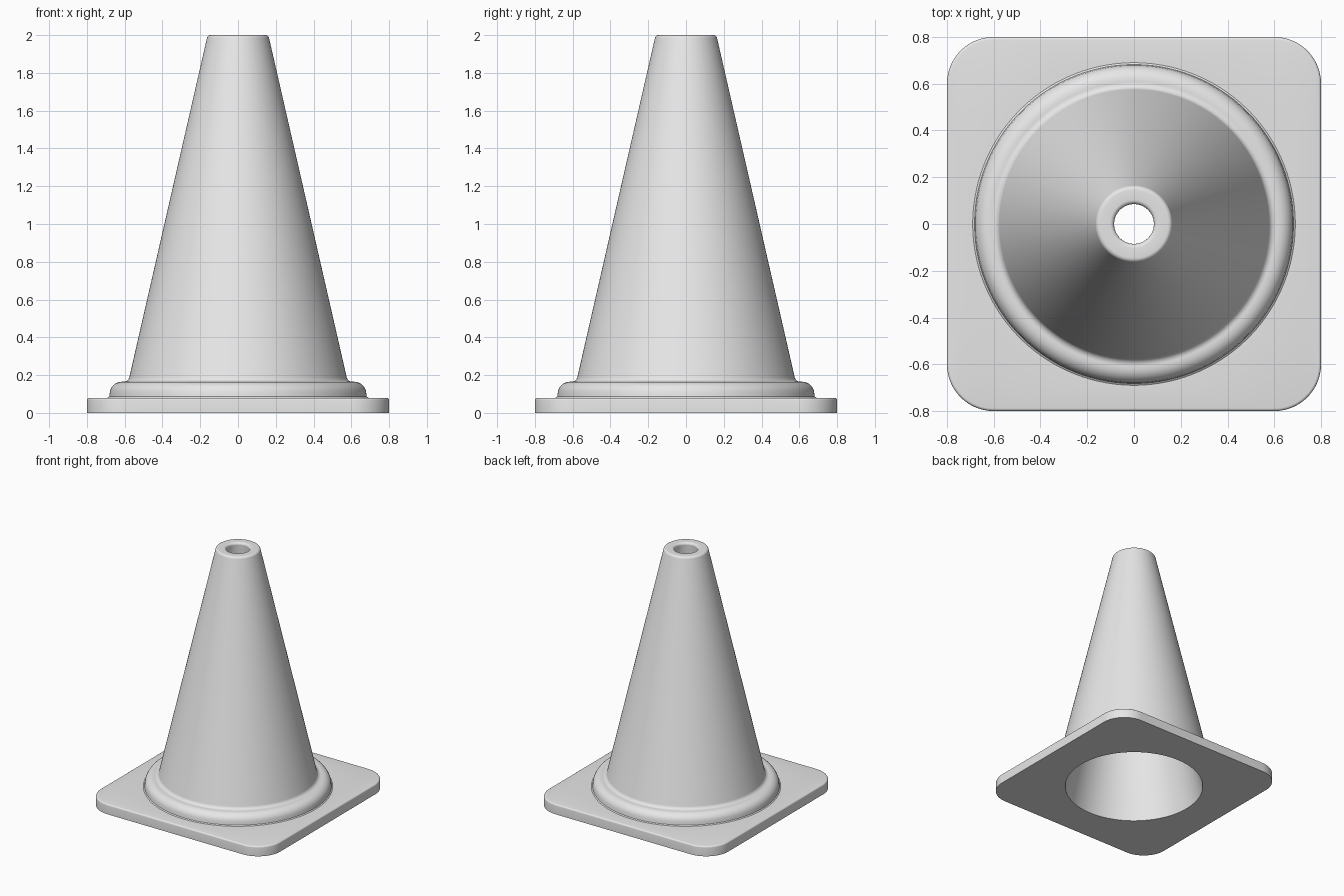
import bpy, bmesh, math

if "Cube" in bpy.data.objects:
    bpy.data.objects.remove(bpy.data.objects["Cube"])

SEG = 128  # points around every ring

rubber = bpy.data.materials.new("plain_grey")
rubber.diffuse_color = (0.8, 0.8, 0.8, 1)
rubber.use_nodes = True
rubber.node_tree.nodes["Principled BSDF"].inputs["Base Color"].default_value = rubber.diffuse_color


def circle(r, z):
    return [(r * math.cos(a), r * math.sin(a), z)
            for a in (2 * math.pi * (i + 0.5) / SEG for i in range(SEG))]


def rounded_square(half, radius, z):
    pts, n = [], SEG // 4
    for k in range(4):
        mid = math.pi / 4 + k * math.pi / 2
        cx = math.copysign(half - radius, math.cos(mid))
        cy = math.copysign(half - radius, math.sin(mid))
        for j in range(n):
            a = (k + j / (n - 1)) * math.pi / 2
            pts.append((cx + radius * math.cos(a), cy + radius * math.sin(a), z))
    return pts


def loft(name, rings):
    """Join successive rings with quads, running bottom-out-up-in."""
    bm = bmesh.new()
    loops = [[bm.verts.new(p) for p in ring] for ring in rings]
    for a, b in zip(loops, loops[1:]):
        for i in range(SEG):
            j = (i + 1) % SEG
            bm.faces.new((a[i], a[j], b[j], b[i]))
    mesh = bpy.data.meshes.new(name)
    bm.to_mesh(mesh)
    bm.free()
    mesh.materials.append(rubber)
    ob = bpy.data.objects.new(name, mesh)
    bpy.context.collection.objects.link(ob)
    bpy.ops.object.select_all(action='DESELECT')
    ob.select_set(True)
    bpy.context.view_layer.objects.active = ob
    bpy.ops.object.shade_smooth_by_angle(angle=math.radians(35))
    return ob


def arc(cx, cz, r, start, end, steps=6):
    """Rounded piece of a profile, angles in degrees."""
    return [(cx + r * math.cos(math.radians(start + (end - start) * i / steps)),
             cz + r * math.sin(math.radians(start + (end - start) * i / steps)))
            for i in range(steps + 1)]


# Square base plate with rounded corners, softened top edge and a round opening
edge = [(0.8 - 0.012 * (1 - math.cos(t)), 0.068 + 0.012 * math.sin(t))
        for t in (i * math.pi / 8 for i in range(5))]
loft("base_plate",
     [circle(0.52, 0), rounded_square(0.8, 0.2, 0)]
     + [rounded_square(h, h - 0.6, z) for h, z in edge]
     + [circle(0.69, 0.08)])

# Hollow cone: rounded foot ring, fillet, tapered wall, rounded lip, inner wall
profile = ([(0.69, 0.08), (0.682, 0.086), (0.68, 0.1)]
           + arc(0.615, 0.1, 0.065, 15, 90)
           + [(0.605, 0.165)]
           + arc(0.605, 0.195, 0.03, 270, 193)
           + arc(0.145, 1.98, 0.02, 13, 90)
           + arc(0.103, 1.982, 0.018, 90, 180)
           + [(0.52, 0)])
loft("cone_body", [circle(r, z) for r, z in profile])
